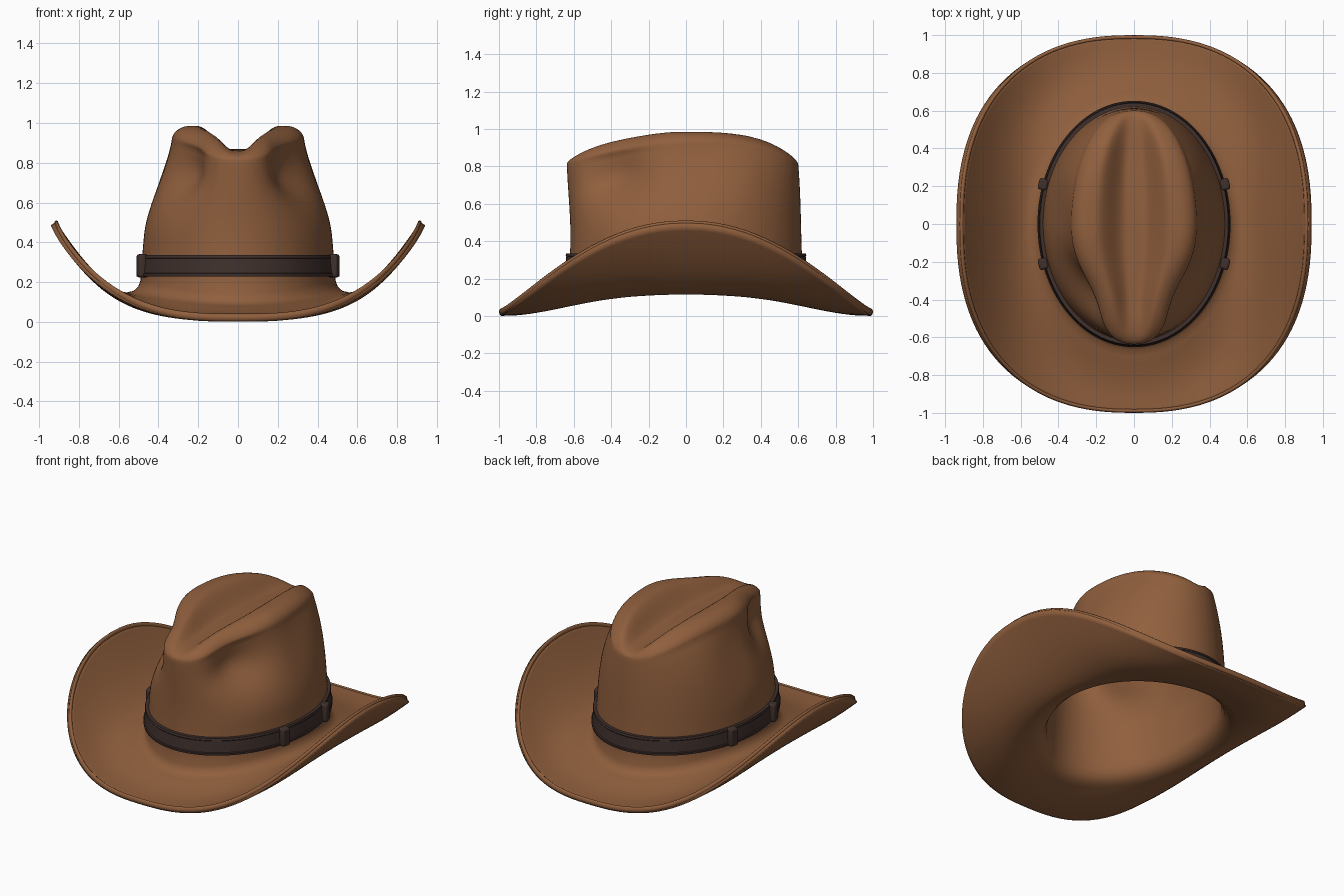
import bpy, math
from math import sin, cos, pi

if "Cube" in bpy.data.objects:
    bpy.data.objects.remove(bpy.data.objects["Cube"])

N = 120
ANG = [2 * pi * k / N for k in range(N)]


def material(name, rgb):
    m = bpy.data.materials.new(name)
    m.diffuse_color = (*rgb, 1)
    m.use_nodes = True
    m.node_tree.nodes["Principled BSDF"].inputs["Base Color"].default_value = m.diffuse_color
    return m


FELT = material("brown_felt", (0.28, 0.115, 0.047))
LEATHER = material("dark_leather", (0.05, 0.03, 0.025))


def make(name, verts, faces, mat, angle=45):
    me = bpy.data.meshes.new(name)
    me.from_pydata(verts, [], faces)
    me.materials.append(mat)
    ob = bpy.data.objects.new(name, me)
    bpy.context.collection.objects.link(ob)
    bpy.ops.object.select_all(action='DESELECT')
    ob.select_set(True)
    bpy.context.view_layer.objects.active = ob
    bpy.ops.object.shade_smooth_by_angle(angle=math.radians(angle))
    return ob


def loft(rings, closed=False):
    n = len(rings)
    faces = []
    for i in range(n if closed else n - 1):
        a, b = i * N, (i + 1) % n * N
        for j in range(N):
            k = (j + 1) % N
            faces.append((a + j, a + k, b + k, b + j))
    return [v for r in rings for v in r], faces


def lerp(a, b, t):
    return a + (b - a) * t


def smooth(t):
    t = max(0, min(1, t))
    return t * t * (3 - 2 * t)


def spow(v, p):
    return math.copysign(abs(v) ** p, v)


# Brim: oval outline with both sides rolled up
def inner_z(a):
    return 0.08 + 0.068 * cos(a) ** 2


def brim(a, t):
    xo, yo = 0.913 * spow(cos(a), 0.83), 0.989 * spow(sin(a), 0.83)
    edge = 0.034 + 0.47 * max(0, 1 - abs(yo / 0.989) ** 2.1) ** 1.2
    sag = 0.02 * sin(a) ** 2 + 0.025 * sin(2 * a) ** 2
    z = lerp(inner_z(a), edge, t ** 1.55) - sag * sin(pi * t)
    return (lerp(0.56 * cos(a), xo, t), lerp(0.70 * sin(a), yo, t), z)


# Crown top: pinched teardrop outline, two ridges and a valley
def half_width(v):
    c = max(0, 1 - v * v) ** (0.43 if v > 0 else 0.45)
    return 0.335 * c * (1 - 0.26 * math.exp(-((v + 0.65) / 0.34) ** 2))


def top_point(a, r):
    s = sin(a)
    x = math.copysign(half_width(s), cos(a)) * r
    v = s * r
    w = half_width(v)
    u = min(1, abs(x) / w) if w > 1e-4 else 1
    ridge = 0.985 - 0.12 * abs(v) ** (3 if v > 0 else 1.6)
    valley = lerp(0.868 - (0.035 if v > 0 else 0.015) * v * v, ridge, abs(v) ** 10)
    q = max(0, (r - 0.72) / 0.28)
    drop = (0.075 - 0.02 * v * v) * (1 - math.sqrt(max(0, 1 - q * q)))
    y = -0.03 + (0.63 if v > 0 else 0.607) * v
    return (x, y, lerp(valley, ridge, smooth((u - 0.12) / 0.5)) - drop)


# Crown wall: base oval leaning in to the top outline (full at the back), with front side dents
def wall(a, s):
    xr, yr, zr = top_point(a, 1)
    w = lerp(0.6 * smooth((s - 0.3) / 0.7) + 0.4 * s ** 2.2, s ** 3.4, smooth(sin(a) * 1.6))
    flare = 0.01 * (1 - s) ** 4
    x = lerp((0.48 - 0.02 * s + flare) * cos(a), xr, w)
    y = lerp((0.615 + flare) * sin(a), yr, w)
    dent = 0.06 * math.exp(-((sin(a) + 0.55) / 0.25) ** 2 - ((s - 0.78) / 0.17) ** 2)
    x -= math.copysign(min(dent, abs(x) * 0.4), x)
    return (x, y, lerp(0.23, zr, s))


rings = [[brim(a, 1 - i / 18) for a in ANG] for i in range(19)]
for ex, ey, dz in ((0.525, 0.665, 0.008), (0.502, 0.642, 0.028), (0.49, 0.629, 0.06)):
    rings.append([(ex * cos(a), ey * sin(a), inner_z(a) + dz) for a in ANG])
rings += [[wall(a, i / 24) for a in ANG] for i in range(25)]
rings += [[top_point(a, r) for a in ANG] for r in
          [0.996, 0.985, 0.97, 0.95, 0.92, 0.88, 0.84] + [0.8 - 0.05 * i for i in range(16)]]
verts, faces = loft(rings)
last = len(verts) - N
verts.append((0, -0.03, 0.868))
faces += [(last + j, last + (j + 1) % N, len(verts) - 1) for j in range(N)]
hat = make("crown_and_brim", verts, faces, FELT, 75)
mod = hat.modifiers.new("felt_thickness", 'SOLIDIFY')
mod.thickness = 0.033
mod.offset = -1

# Rolled edge around the brim
tube = []
for k in range(8):
    p = 2 * pi * k / 8
    ring = []
    for a in ANG:
        x, y, z = brim(a, 1)
        d = math.hypot(x, y)
        o = 0.011 * cos(p)
        ring.append((x + x / d * o, y + y / d * o, z - 0.012 + 0.019 * sin(p)))
    tube.append(ring)
make("brim_edge", *loft(tube, True), FELT, 80)

# Leather band with slightly raised borders, leaning in at the top
profile = [(-0.006, 0.228), (0.026, 0.228), (0.028, 0.242), (0.023, 0.246),
           (0.016, 0.318), (0.019, 0.322), (0.016, 0.335), (-0.012, 0.335)]
band = [[((0.483 + d) * cos(a), (0.624 + d) * sin(a), z) for a in ANG] for d, z in profile]
make("hat_band", *loft(band, True), LEATHER, 40)

# Four keeper loops on the band
for sx in (-1, 1):
    for sy in (-1, 1):
        a = math.asin(0.21 / 0.65)
        bpy.ops.mesh.primitive_cube_add(
            size=1, location=(sx * 0.508 * cos(a), sy * 0.21, 0.282),
            rotation=(0, 0, sx * sy * math.atan2(sin(a) / 0.65, cos(a) / 0.5)))
        ob = bpy.context.object
        ob.name = "band_loop"
        ob.scale = (0.05, 0.06, 0.116)
        bpy.ops.object.transform_apply(location=False, rotation=False, scale=True)
        ob.data.materials.append(LEATHER)
        b = ob.modifiers.new("soft_edges", 'BEVEL')
        b.width = 0.012
        b.segments = 3
        bpy.ops.object.shade_smooth_by_angle(angle=math.radians(40))
